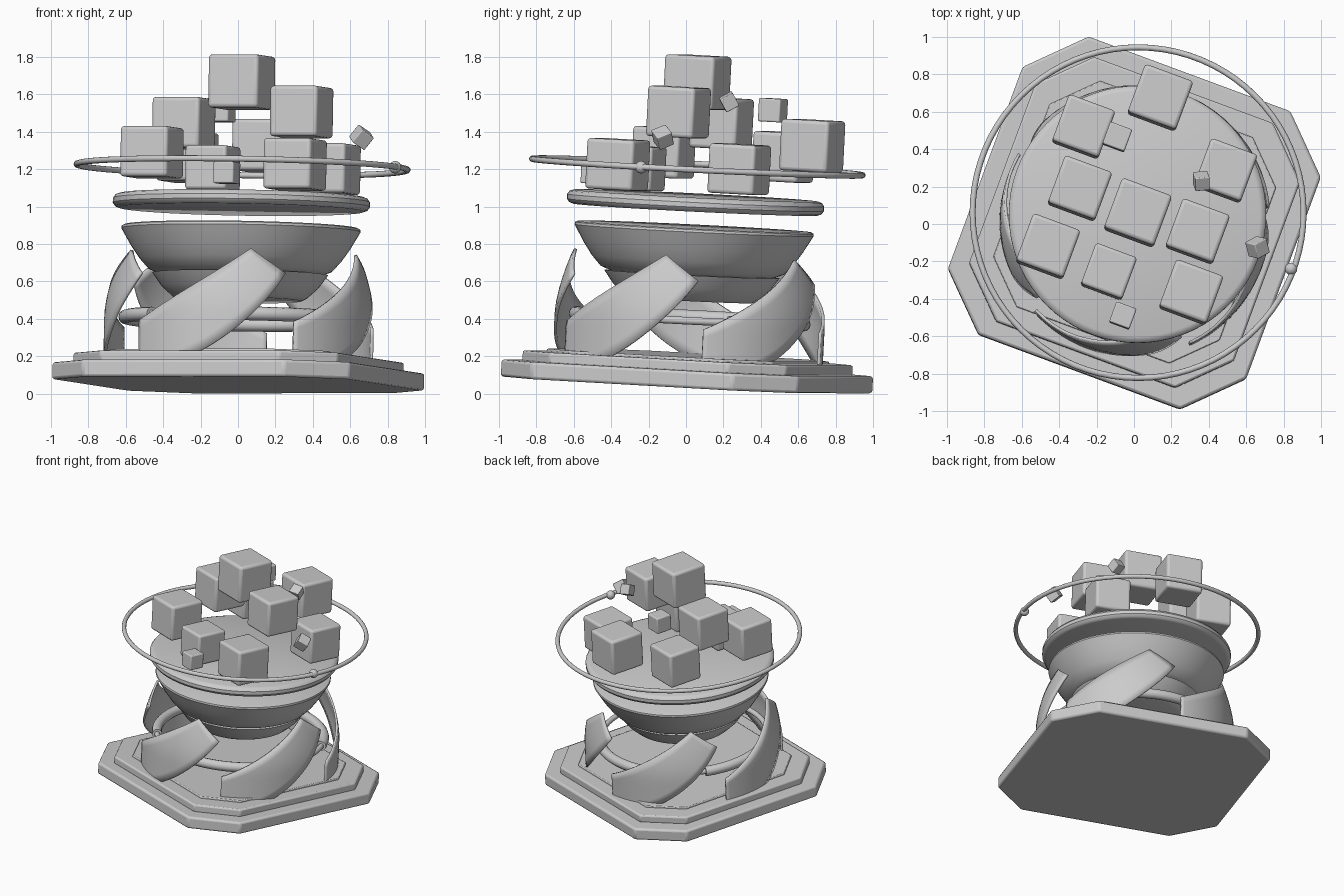
import bpy, bmesh, math
from mathutils import Matrix, Vector

if "Cube" in bpy.data.objects:
    bpy.data.objects.remove(bpy.data.objects["Cube"])

# The whole sculpture leans slightly: everything shares this tilt
TILT = Vector((0, 0, 1)).rotation_difference(Vector((.018, .05, 1))).to_matrix().to_4x4()
YAW = Matrix.Rotation(math.radians(-20.3), 4, 'Z')


def finish(name, bm, matrix=TILT, bevel=0.0, segs=2):
    bmesh.ops.recalc_face_normals(bm, faces=bm.faces)
    me = bpy.data.meshes.new(name)
    bm.to_mesh(me)
    bm.free()
    ob = bpy.data.objects.new(name, me)
    bpy.context.collection.objects.link(ob)
    ob.matrix_world = matrix
    me.shade_smooth()
    me.set_sharp_from_angle(angle=math.radians(35))
    if bevel:
        b = ob.modifiers.new("bevel", 'BEVEL')
        b.width, b.segments = bevel, segs
    return ob


def slab(name, half, cut, z0, z1, bevel):
    """Square plate with chamfered corners."""
    bm = bmesh.new()
    pts = []
    for i in range(4):
        r = Matrix.Rotation(i * math.pi / 2, 3, 'Z')
        pts += [r @ Vector((half, -cut, z0)), r @ Vector((half, cut, z0))]
    f = bm.faces.new([bm.verts.new(p) for p in pts])
    top = bmesh.ops.extrude_face_region(bm, geom=[f])
    vs = [v for v in top['geom'] if isinstance(v, bmesh.types.BMVert)]
    bmesh.ops.translate(bm, verts=vs, vec=(0, 0, z1 - z0))
    return finish(name, bm, TILT @ YAW, bevel)


def lathe(name, profile, n=72):
    """Closed solid of revolution; profile starts and ends on the axis."""
    bm = bmesh.new()
    vs = [bm.verts.new((r, 0, z)) for r, z in profile]
    es = [bm.edges.new(p) for p in zip(vs, vs[1:])]
    bmesh.ops.spin(bm, geom=vs + es, cent=(0, 0, 0), axis=(0, 0, 1),
                   angle=2 * math.pi, steps=n, use_duplicate=False)
    bmesh.ops.remove_doubles(bm, verts=bm.verts, dist=1e-5)
    return finish(name, bm)


def ring(name, R, r, z, a0=0, a1=360, n=72, m=12):
    """Full torus, or a capped arc of one."""
    full = a1 - a0 >= 360
    bm = bmesh.new()
    loops = []
    for i in range(n if full else n + 1):
        a = math.radians(a0 + (a1 - a0) * i / n)
        loop = []
        for j in range(m):
            b = 2 * math.pi * j / m
            d = R + r * math.cos(b)
            loop.append(bm.verts.new((d * math.cos(a), d * math.sin(a), z + r * math.sin(b))))
        loops.append(loop)
    for i in range(n):
        p, q = loops[i], loops[(i + 1) % len(loops)]
        for j in range(m):
            k = (j + 1) % m
            bm.faces.new((p[j], q[j], q[k], p[k]))
    if not full:
        bm.faces.new(loops[0])
        bm.faces.new(loops[-1])
    return finish(name, bm)


def cube(name, pos, size, rot, bevel):
    bm = bmesh.new()
    bmesh.ops.create_cube(bm, size=size)
    return finish(name, bm, Matrix.Translation(pos) @ rot, bevel, 3)


# Stepped base
slab("base_lower", .85, .575, .046, .138, .015)
slab("base_middle", .755, .51, .13, .192, .012)
slab("base_top", .645, .435, .18, .206, .006)

# Five swirling ribbons holding the bowl
def ribbon(name, turn, n=28, m=6):
    bm = bmesh.new()
    rows = []
    for i in range(n + 1):
        t = i / n
        upper = (-138 + 53 * t, .36 + .385 * t ** 1.1)
        lower = (-138 + 69 * t, .10 + .515 * t ** 2.2)
        row = []
        for j in range(m + 1):
            s = j / m
            a = math.radians(lower[0] * (1 - s) + upper[0] * s + turn)
            z = lower[1] * (1 - s) + upper[1] * s
            r = .715 - .085 * max(0, (z - .40) / .345) ** 1.6
            row.append(bm.verts.new((r * math.cos(a), r * math.sin(a), z)))
        rows.append(row)
    for p, q in zip(rows, rows[1:]):
        for j in range(m):
            bm.faces.new((p[j], q[j], q[j + 1], p[j + 1]))
    ob = finish(name, bm)
    sol = ob.modifiers.new("thickness", 'SOLIDIFY')
    sol.thickness, sol.offset = .016, 0

for k in range(5):
    ribbon(f"ribbon_{k + 1}", 72 * k)

# Inner ring with three thicker sleeves
ring("inner_ring", .61, .02, .40)
for k in range(3):
    ring(f"ring_sleeve_{k + 1}", .61, .037, .40, 20 + 120 * k, 100 + 120 * k, 28)

# Bowl, its foot and the floating disc
lathe("bowl_foot", [(0, .50), (.33, .50), (.36, .515), (.42, .57), (.47, .64), (0, .65)])
lathe("bowl", [(0, .64), (.44, .64), (.49, .66), (.54, .715), (.585, .78), (.62, .84),
               (.64, .875), (.638, .888), (.625, .894), (0, .894)])
lathe("floating_disc", [(0, .985), (.655, .985), (.675, .992), (.688, 1.01), (.688, 1.035),
                        (.675, 1.053), (.655, 1.06), (0, 1.06)])

# Orbit ring and bead
ring("orbit_ring", .885, .016, 1.213, n=80)
bm = bmesh.new()
bmesh.ops.create_uvsphere(bm, u_segments=20, v_segments=12, radius=.033)
finish("orbit_bead", bm, Matrix.Translation((.84, -.24, 1.21)))

# Cluster of rounded cubes: x, y, z, size
blocks = [(.02, .06, 1.665, .285), (-.29, .19, 1.445, .27), (.34, -.04, 1.505, .27),
          (-.46, -.12, 1.29, .27), (-.135, -.255, 1.205, .235), (.305, -.365, 1.225, .27),
          (.49, .285, 1.20, .265), (-.27, .52, 1.265, .265), (.14, .675, 1.325, .275),
          (-.09, .465, 1.515, .125), (-.06, -.49, 1.18, .115)]
for i, (x, y, z, s) in enumerate(blocks):
    cube(f"block_{i + 1}", (x, y, z), s, TILT @ YAW, s * .07)

# Two small tumbling cubes
for i, (p, s, e) in enumerate([((.36, .23, 1.56), .078, (.5, .15, .1)),
                               ((.66, -.125, 1.37), .085, (.45, .55, .5))]):
    rot = Matrix.Rotation(e[2], 4, 'Z') @ Matrix.Rotation(e[1], 4, 'Y') @ Matrix.Rotation(e[0], 4, 'X')
    cube(f"tumbling_cube_{i + 1}", p, s, rot, .005)
